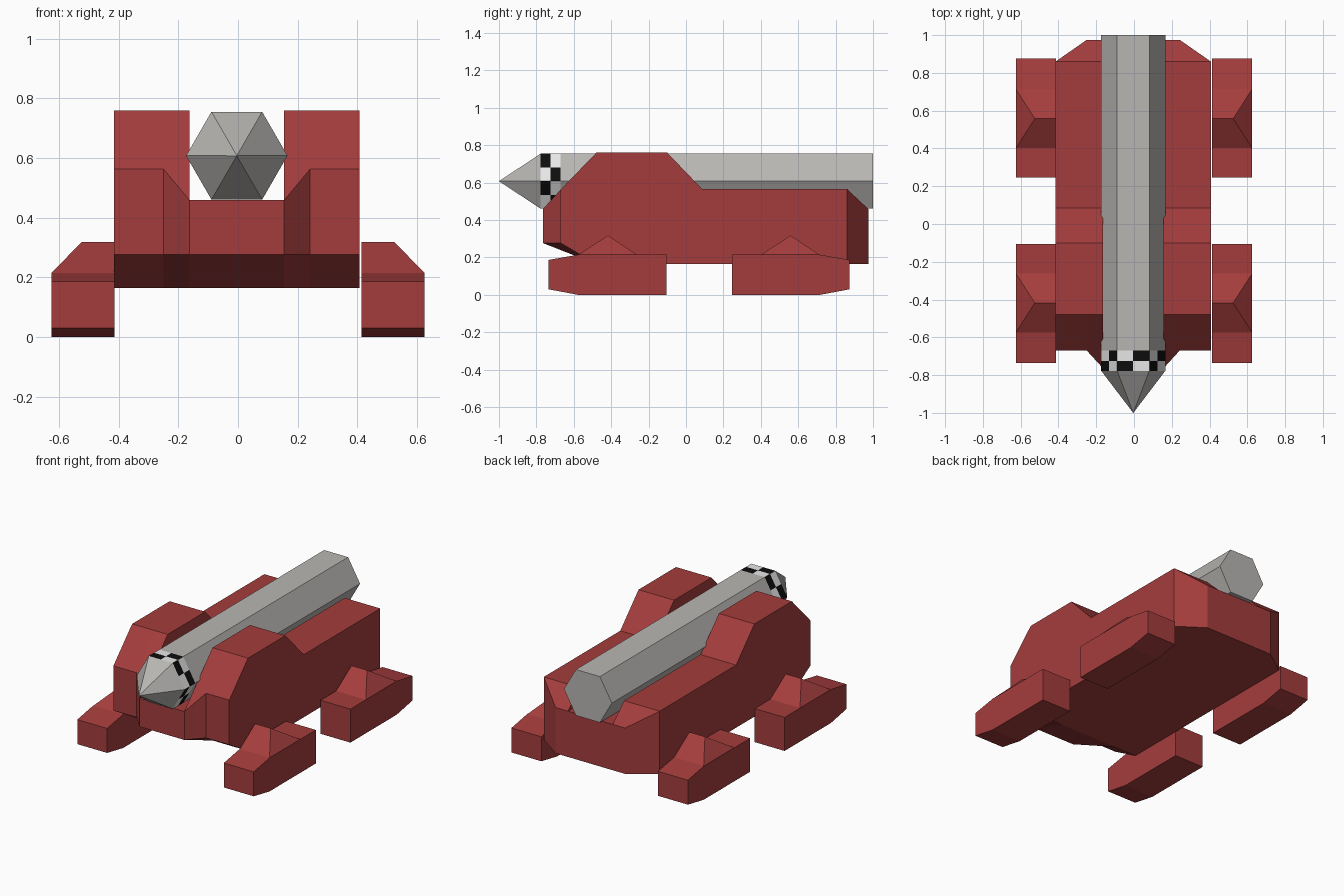
import bpy, bmesh, math

cube = bpy.data.objects.get("Cube")
if cube:
    bpy.data.objects.remove(cube, do_unlink=True)


def material(name, rgb):
    m = bpy.data.materials.new(name)
    m.use_nodes = True
    m.diffuse_color = (*rgb, 1)
    bsdf = m.node_tree.nodes["Principled BSDF"]
    bsdf.inputs["Base Color"].default_value = (*rgb, 1)
    bsdf.inputs["Roughness"].default_value = 0.8
    return m


red = material("red", (0.375, 0.046, 0.046))
grey = material("grey", (0.48, 0.47, 0.45))
white = material("white", (0.85, 0.85, 0.85))
black = material("black", (0.004, 0.004, 0.004))


def loft(name, sections, mats, rule=None):
    """Skin a row of equal-length loops, cap both ends, clean up."""
    bm = bmesh.new()
    rows = [[bm.verts.new(p) for p in s] for s in sections]
    n = len(rows[0])
    for i in range(len(rows) - 1):
        a, b = rows[i], rows[i + 1]
        for j in range(n):
            k = (j + 1) % n
            f = bm.faces.new((a[j], a[k], b[k], b[j]))
            if rule:
                f.material_index = rule(i, j)
    bm.faces.new(rows[0])
    bm.faces.new(rows[-1])
    bmesh.ops.remove_doubles(bm, verts=bm.verts, dist=0.0005)
    bmesh.ops.recalc_face_normals(bm, faces=bm.faces)
    me = bpy.data.meshes.new(name)
    bm.to_mesh(me)
    bm.free()
    for m in mats:
        me.materials.append(m)
    ob = bpy.data.objects.new(name, me)
    bpy.context.collection.objects.link(ob)
    return ob


# Hull: side profiles lofted across the width, with a trough for the rocket
FLOOR = 0.459
CX = -0.004


def hull_section(x, front, back, trough=False):
    z_front = FLOOR + (front + 0.765) * 1.1
    z_back = 0.567 - (back - 0.86) * 0.94
    top = [(front, z_front), (-0.48, 0.76), (-0.1, 0.76),
           (0.085, 0.567), (0.86, 0.567), (back, z_back)]
    if trough:
        top = [(y, FLOOR) for y, z in top]
    loop = [(front, 0.277)] + top + [(back, 0.165), (-0.48, 0.165)]
    return [(x + CX, y, z) for y, z in loop]


half = [(0.411, -0.67, 0.86, False), (0.246, -0.67, 0.975, False),
        (0.159, -0.765, 0.975, False), (0.159, -0.765, 0.975, True)]
sections = [hull_section(-x, *rest) for x, *rest in half]
sections += [hull_section(x, *rest) for x, *rest in reversed(half)]
loft("hull", sections, [red])


# Feet: tapered toe block with a hipped bump on top
def foot(name, side, flip):
    def place(x, y, z):
        return (side * x, 0.14 - y if flip else y, z)

    outline = [(-0.735, 0.187), (-0.735, 0.03), (-0.575, 0),
               (-0.105, 0), (-0.105, 0.215), (-0.575, 0.215)]
    loft(name, [[place(x, y, z) for y, z in outline] for x in (0.414, 0.626)], [red])
    peak = -0.418
    bump = []
    for x, height in ((0.414, 0.318), (0.525, 0.318), (0.626, 0.214)):
        drop = 0.214
        bump.append([place(x if height > drop else 0.626, peak - 0.157, drop),
                     place(x, peak, height),
                     place(x, peak + 0.157, drop)])
    # stretch the hip: the base reaches the outer edge while the ridge stops short
    inner, ridge_y = bump[0], peak
    base = [place(0.626, ridge_y - 0.157, 0.214), place(0.525, ridge_y, 0.318),
            place(0.626, ridge_y + 0.157, 0.214)]
    loft(name + "_bump", [inner, base], [red])


for side, side_name in ((1, "left"), (-1, "right")):
    foot("front_foot_" + side_name, side, False)
    foot("rear_foot_" + side_name, side, True)


# Rocket: hexagonal tube with pointed nose and a two-row checker band
def ring(y, radius):
    loop = []
    for j in range(12):
        r = radius if j % 2 == 0 else radius * math.cos(math.pi / 6)
        a = j * math.pi / 6
        loop.append((CX + r * math.cos(a), y, 0.608 + r * math.sin(a)))
    return loop


def checker(i, j):
    return 1 + (i + j + 1) % 2 if i in (1, 2) else 0


loft("rocket", [ring(-1, 0.0003), ring(-0.777, 0.17), ring(-0.724, 0.17),
                ring(-0.67, 0.17), ring(1, 0.17)], [grey, white, black], checker)
